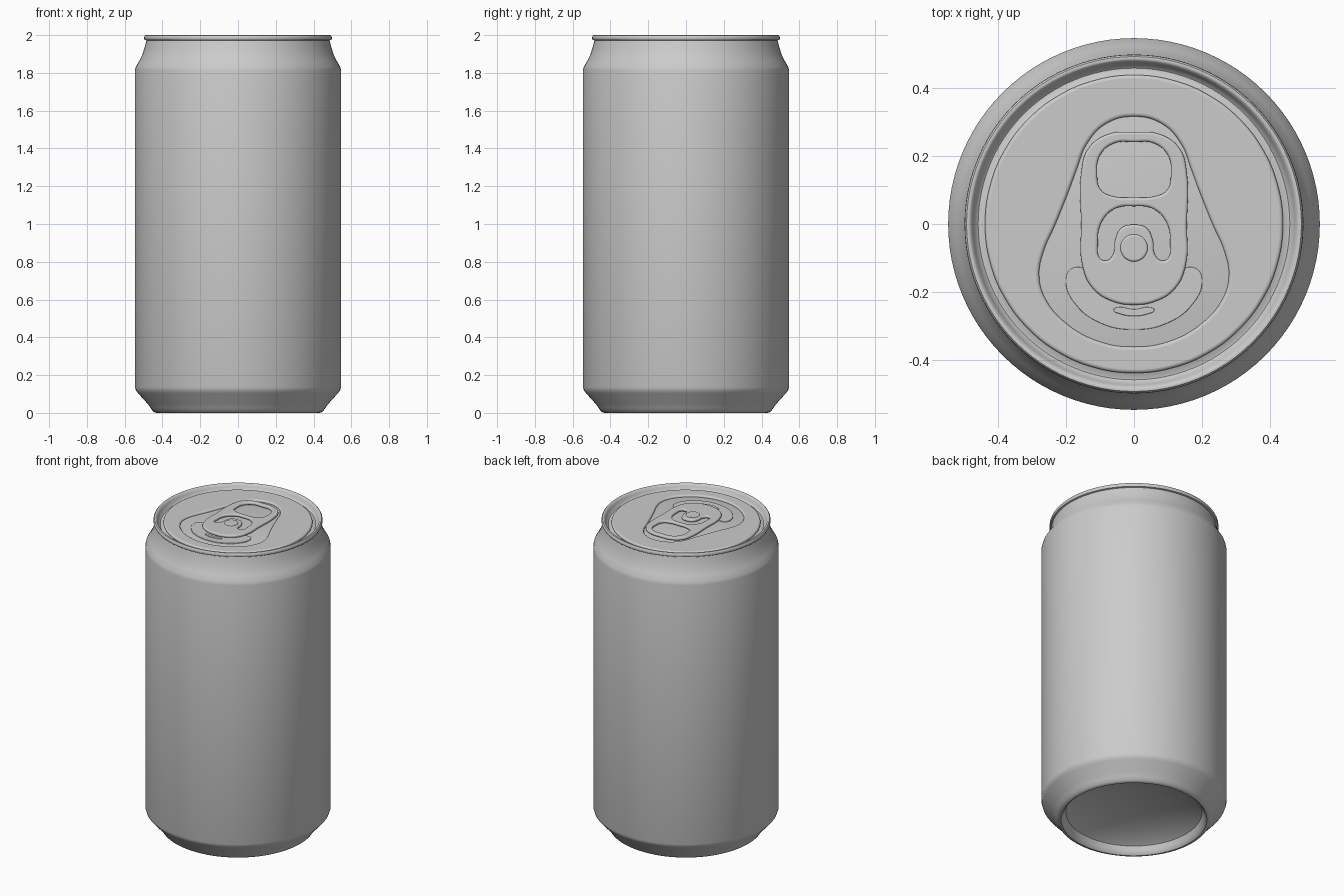
import bpy, bmesh
from math import pi, sin, cos

if "Cube" in bpy.data.objects:
    bpy.data.objects.remove(bpy.data.objects["Cube"])


def lathe(name, profile, steps=96):
    """Revolve an (r, z) profile around the z axis."""
    bm = bmesh.new()
    vs = [bm.verts.new((r, 0, z)) for r, z in profile]
    es = [bm.edges.new(p) for p in zip(vs, vs[1:])]
    bmesh.ops.spin(bm, geom=vs + es, cent=(0, 0, 0), axis=(0, 0, 1),
                   angle=2 * pi, steps=steps, use_duplicate=False)
    bmesh.ops.remove_doubles(bm, verts=bm.verts[:], dist=1e-5)
    bmesh.ops.recalc_face_normals(bm, faces=bm.faces[:])
    me = bpy.data.meshes.new(name)
    bm.to_mesh(me)
    bm.free()
    ob = bpy.data.objects.new(name, me)
    bpy.context.collection.objects.link(ob)
    smooth(ob)
    return ob


def smooth(ob, angle=0.7):
    bpy.ops.object.select_all(action='DESELECT')
    ob.select_set(True)
    bpy.context.view_layer.objects.active = ob
    if ob.type == 'CURVE':
        bpy.ops.object.convert(target='MESH')
    bpy.ops.object.shade_smooth_by_angle(angle=angle)


def mirrored(half):
    """Close a right-hand half outline that starts and ends on x = 0."""
    return half + [(-x, y) for x, y in half[-2:0:-1]]


def circle(r, n=24):
    return [(r * cos(2 * pi * i / n), r * sin(2 * pi * i / n)) for i in range(n)]


def plate(name, outlines, z0, z1, bevel, res=6):
    """Rounded-edge sheet from smooth closed outlines (inner ones are holes)."""
    cu = bpy.data.curves.new(name, 'CURVE')
    cu.dimensions, cu.fill_mode, cu.resolution_u = '2D', 'BOTH', res
    cu.extrude = (z1 - z0) / 2 - bevel
    cu.bevel_depth, cu.bevel_resolution, cu.offset = bevel, 3, -bevel
    for pts in outlines:
        sp = cu.splines.new('BEZIER')
        sp.bezier_points.add(len(pts) - 1)
        sp.use_cyclic_u = True
        for bp, (x, y) in zip(sp.bezier_points, pts):
            bp.co = (x, y, 0)
            bp.handle_left_type = bp.handle_right_type = 'AUTO'
    ob = bpy.data.objects.new(name, cu)
    ob.location.z = (z0 + z1) / 2
    bpy.context.collection.objects.link(ob)
    smooth(ob)
    return ob


# Can shell: domed base, side wall, neck, rolled rim, groove and recess floor
lathe("can_body", [
    (0, .13), (.1, .126), (.2, .114), (.3, .091), (.37, .066), (.4, .05),
    (.41, .025), (.418, .008), (.428, 0), (.438, .001), (.45, .008),
    (.462, .026), (.48, .05), (.53, .105), (.54, .118), (.545, .135),
    (.545, 1.815), (.541, 1.833), (.522, 1.865), (.505, 1.9), (.493, 1.94),
    (.485, 1.972), (.494, 1.975), (.497, 1.982), (.496, 1.993), (.491, 1.999),
    (.485, 2), (.479, 1.997), (.472, 1.982), (.465, 1.966), (.457, 1.96),
    (.448, 1.961), (.438, 1.966), (.425, 1.97), (0, 1.97)])

# Lid panel with the teardrop-shaped recess cut through it
recess = mirrored([(0, .315), (.08, .295), (.138, .235), (.168, .16), (.19, .1),
                   (.23, 0), (.265, -.08), (.278, -.15), (.262, -.215),
                   (.2, -.29), (.1, -.345), (0, -.36)])
plate("lid_panel", [circle(.437), recess], 1.96, 1.982, .01)

# Mouth flap and its short raised bead
mouth = mirrored([(0, -.12), (.13, -.13), (.185, -.132), (.2, -.17),
                  (.172, -.235), (.1, -.29), (0, -.31)])
plate("mouth_flap", [mouth], 1.966, 1.975, .003)
bead = mirrored([(0, -.25), (.05, -.245), (.06, -.252), (.04, -.264), (0, -.27)])
plate("mouth_bead", [bead], 1.97, 1.979, .003)

# Pull tab with finger hole and the slot around the rivet tongue
tab = mirrored([(0, .27), (.08, .262), (.135, .22), (.155, .15), (.155, 0),
                (.152, -.12), (.12, -.19), (.06, -.228), (0, -.237)])
finger_hole = mirrored([(0, .24), (.06, .236), (.1, .2), (.108, .15),
                        (.097, .1), (.055, .08), (0, .078)])
slot = mirrored([(0, .052), (.055, .045), (.095, .005), (.106, -.06),
                 (.1, -.1), (.08, -.107), (.062, -.09), (.055, -.045),
                 (.035, -.01), (0, -.002)])
plate("pull_tab", [tab, finger_hole, slot], 1.974, 1.993, .008)

# Rivet
rivet = [(x, y - .07) for x, y in circle(.04, 12)]
plate("rivet", [rivet], 1.97, 1.998, .006)
